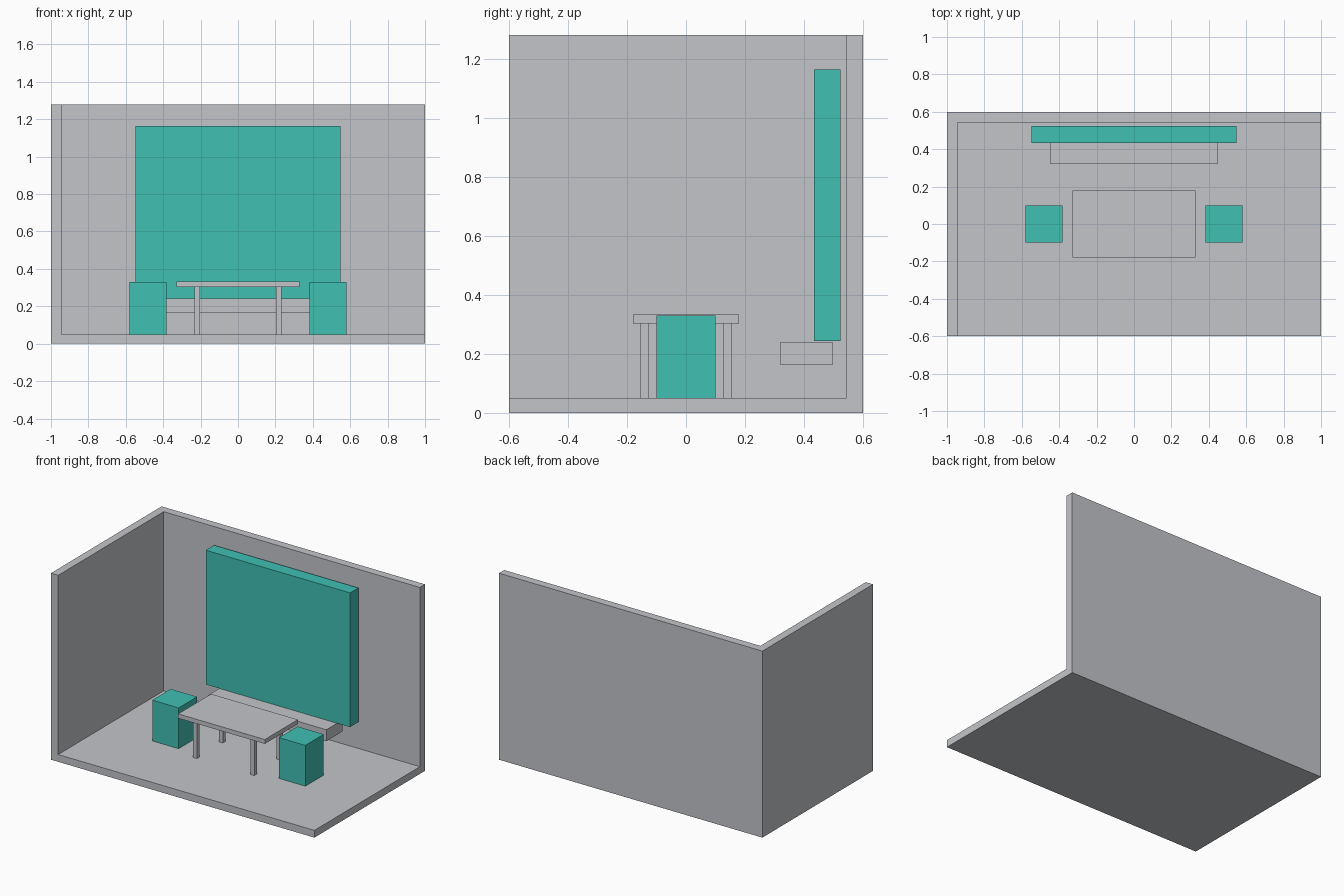
import bpy
import bmesh
from mathutils import Vector

default = bpy.data.objects.get("Cube")
if default:
    bpy.data.objects.remove(default, do_unlink=True)


def make_material(name, rgb):
    mat = bpy.data.materials.new(name)
    mat.use_nodes = True
    color = (*rgb, 1.0)
    mat.diffuse_color = color
    mat.node_tree.nodes["Principled BSDF"].inputs["Base Color"].default_value = color
    return mat


grey = make_material("light_grey", (0.55, 0.56, 0.59))
teal = make_material("teal", (0.051, 0.53, 0.45))


def box(name, low, high, mat):
    """Axis-aligned box between two opposite corners."""
    low, high = Vector(low), Vector(high)
    bm = bmesh.new()
    bmesh.ops.create_cube(bm, size=1)
    bmesh.ops.scale(bm, vec=high - low, verts=bm.verts)
    bmesh.ops.translate(bm, vec=(low + high) / 2, verts=bm.verts)
    mesh = bpy.data.meshes.new(name)
    bm.to_mesh(mesh)
    bm.free()
    mesh.materials.append(mat)
    obj = bpy.data.objects.new(name, mesh)
    bpy.context.collection.objects.link(obj)
    return obj


# Room shell: a block hollowed out to leave the floor, back wall and side wall
FLOOR = 0.05
room = box("room_shell", (-1, -0.6, 0), (1, 0.6, 1.28), grey)
cutter = box("room_cutter", (-0.945, -0.8, FLOOR), (1.2, 0.544, 1.5), grey)
cutter.hide_render = True
cut = room.modifiers.new("hollow", 'BOOLEAN')
cut.operation = 'DIFFERENCE'
cut.solver = 'EXACT'
cut.object = cutter
bpy.context.view_layer.objects.active = room
room.select_set(True)
bpy.ops.object.modifier_apply(modifier=cut.name)
bpy.data.objects.remove(cutter, do_unlink=True)

# Wall panel and the floating bench below it
box("wall_panel", (-0.548, 0.433, 0.243), (0.548, 0.523, 1.164), teal)
box("floating_bench", (-0.447, 0.32, 0.163), (0.447, 0.496, 0.241), grey)

# Table
TABLE_UNDERSIDE = 0.303
box("table_top", (-0.329, -0.179, TABLE_UNDERSIDE), (0.329, 0.179, 0.333), grey)
half = 0.014
for sx, side in ((-1, "right"), (1, "left")):
    for sy, end in ((-1, "front"), (1, "back")):
        x, y = sx * 0.218, sy * 0.14
        box(f"table_leg_{end}_{side}", (x - half, y - half, FLOOR),
            (x + half, y + half, TABLE_UNDERSIDE), grey)

    # Block stool at this end of the table
    x = sx * 0.481
    box(f"stool_{side}", (x - 0.1, -0.1, FLOOR), (x + 0.1, 0.1, 0.33), teal)
